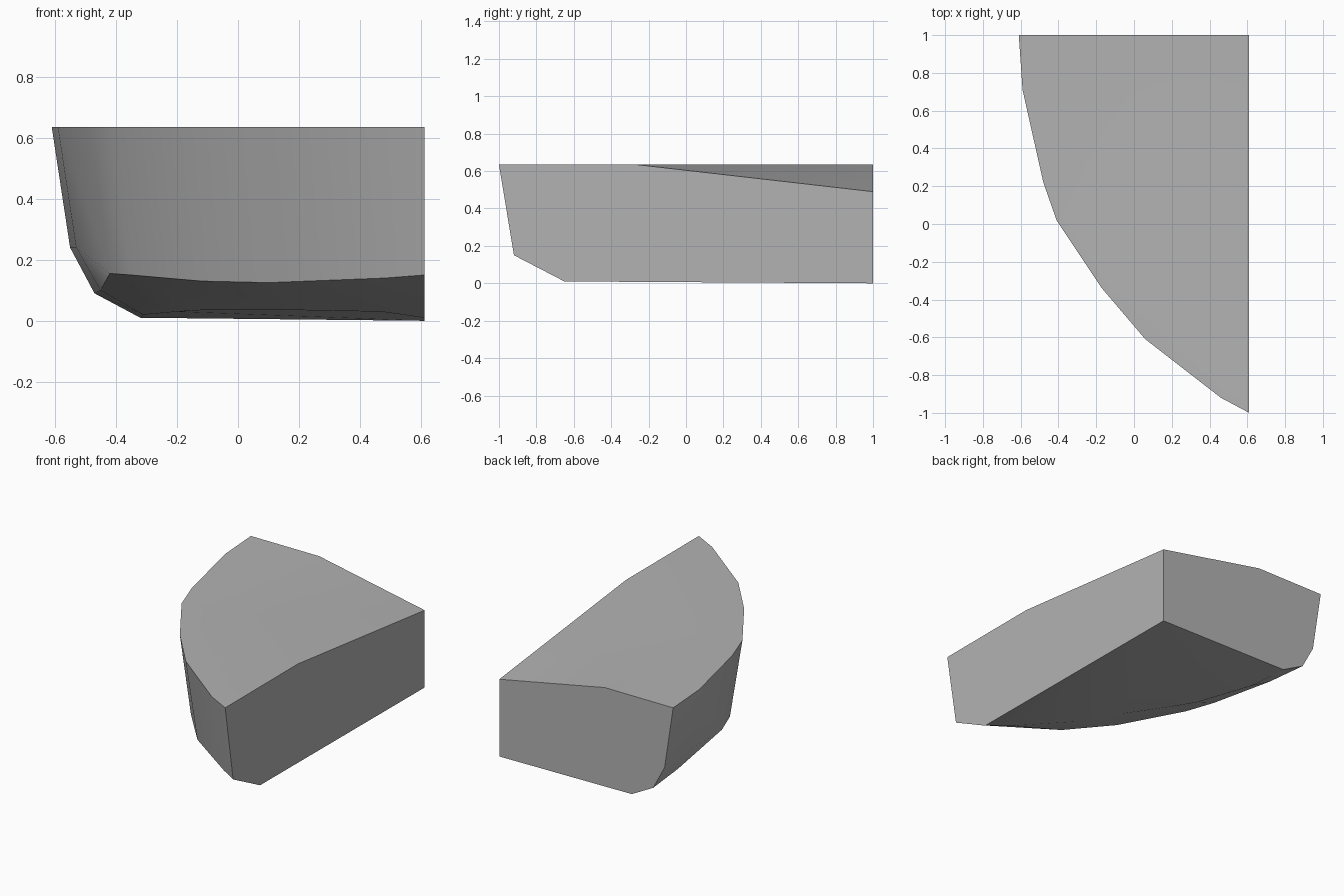
import bpy
import bmesh

cube = bpy.data.objects.get("Cube")
if cube:
    bpy.data.objects.remove(cube)

TOP = 0.635

# One plain stone colour
stone = bpy.data.materials.new("stone_grey")
stone.use_nodes = True
stone.diffuse_color = (0.45, 0.45, 0.45, 1)
stone.node_tree.nodes["Principled BSDF"].inputs["Base Color"].default_value = (0.45, 0.45, 0.45, 1)

# Outline of the curved side, from the back wall round to the side wall
rim = [(x, y, TOP) for x, y in (
    (-0.61, 1), (-0.59, 0.71), (-0.48, 0.22), (-0.41, 0.02),
    (-0.17, -0.34), (0.06, -0.61), (0.46, -0.92), (0.61, -1))]
# Lower edge of the steep side
knee = [(-0.55, 1, 0.24), (-0.53, 0.7, 0.24), (-0.42, 0.24, 0.155), (-0.35, 0.06, 0.15),
        (-0.12, -0.3, 0.13), (0.1, -0.55, 0.125), (0.48, -0.83, 0.14), (0.61, -0.92, 0.15)]
# Extra bevel near the back that merges into the knee
bevel = [(-0.47, 1, 0.09), (-0.45, 0.72, 0.1)] + knee[2:]
# Edge of the flat underside
foot = [(-0.32, 1, 0.01), (-0.31, 0.72, 0.02), (-0.2, 0.35, 0.03), (-0.12, 0.2, 0.035),
        (0.05, -0.05, 0.035), (0.2, -0.3, 0.035), (0.47, -0.58, 0.03), (0.61, -0.65, 0.01)]
# Curved crease where the top starts to sink towards the corner
crease = [(-0.13, 1, TOP), (0.12, 0.2, TOP), (0.61, -0.27, TOP)]

bm = bmesh.new()


def ring(points):
    return [bm.verts.new(p) for p in points]


rings = [ring(r) for r in (rim, knee, bevel, foot)]
dip = ring(crease)
low_top, base = ring([(0.61, 1, 0.49), (0.61, 1, 0)])

# Curved side
for upper, lower in zip(rings, rings[1:]):
    for i in range(len(upper) - 1):
        bm.faces.new((upper[i], lower[i], lower[i + 1], upper[i + 1]))

# Underside and sunken corner fans
for i in range(len(foot) - 1):
    bm.faces.new((rings[-1][i + 1], rings[-1][i], base))
for i in range(len(dip) - 1):
    bm.faces.new((dip[i], dip[i + 1], low_top))

# Level top, split along the middle of the crease
bm.faces.new(rings[0][:4] + [dip[1], dip[0]])
bm.faces.new(rings[0][3:] + [dip[2], dip[1]])

# Two flat walls meeting at the corner
for end, d in ((0, dip[0]), (-1, dip[2])):
    bm.faces.new([r[end] for r in rings] + [base, low_top, d])

bmesh.ops.remove_doubles(bm, verts=bm.verts[:], dist=0.0005)
bmesh.ops.recalc_face_normals(bm, faces=bm.faces[:])

mesh = bpy.data.meshes.new("corner_block")
bm.to_mesh(mesh)
bm.free()
mesh.materials.append(stone)
block = bpy.data.objects.new("corner_block", mesh)
bpy.context.scene.collection.objects.link(block)

bpy.ops.object.select_all(action="DESELECT")
block.select_set(True)
bpy.context.view_layer.objects.active = block
bpy.ops.object.shade_smooth_by_angle(angle=0.52)
